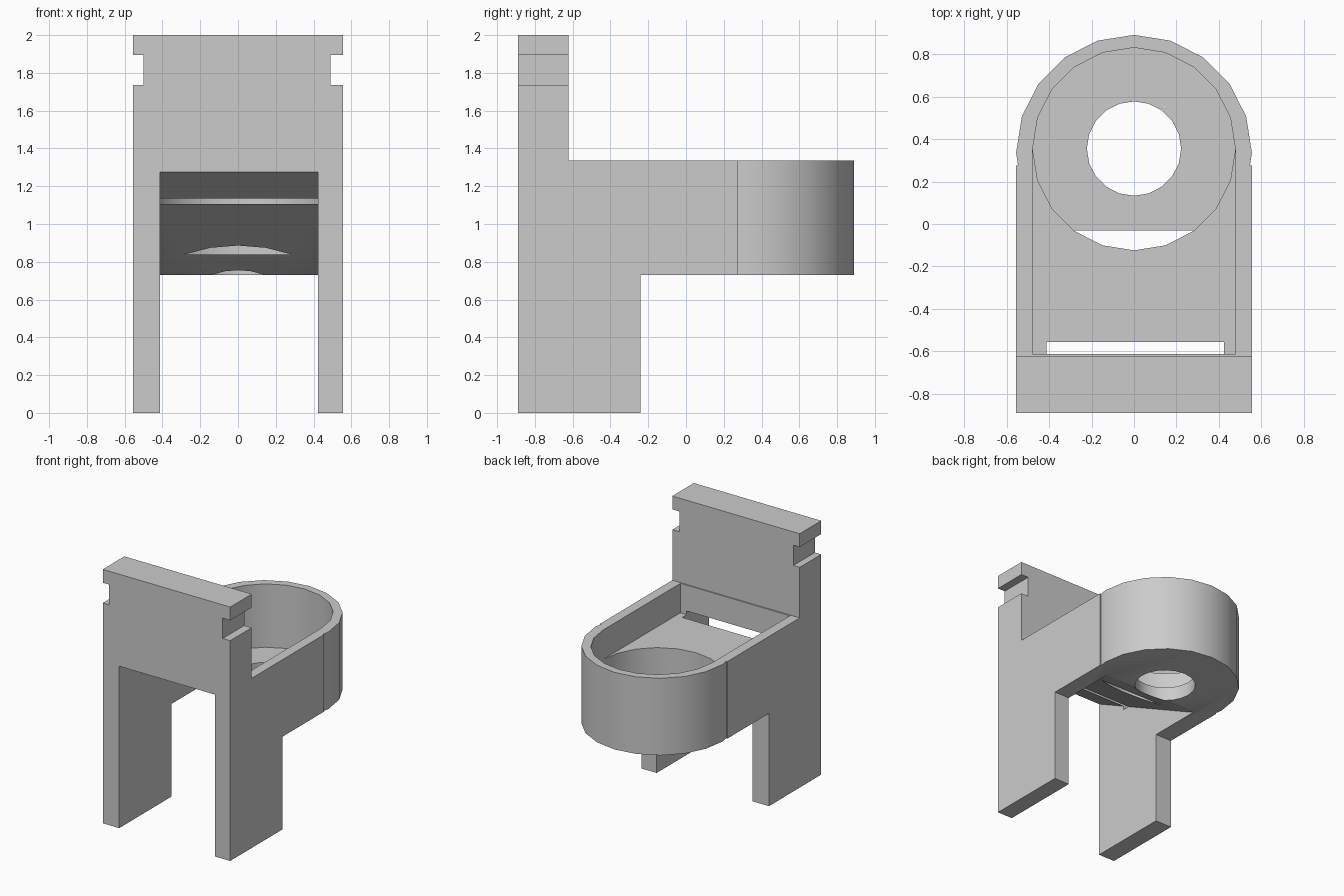
import bpy, bmesh
from mathutils import Matrix

cube = bpy.data.objects.get("Cube")
if cube:
    bpy.data.objects.remove(cube, do_unlink=True)

grey = bpy.data.materials.new("plain grey")
grey.use_nodes = True
colour = (0.6, 0.6, 0.6, 1)
grey.diffuse_color = colour
grey.node_tree.nodes["Principled BSDF"].inputs["Base Color"].default_value = colour

BASE, RIM = 0.73, 1.337   # underside and top edge of the tray


def finish(name, bm):
    bmesh.ops.recalc_face_normals(bm, faces=bm.faces)
    mesh = bpy.data.meshes.new(name)
    bm.to_mesh(mesh)
    bm.free()
    mesh.materials.append(grey)
    obj = bpy.data.objects.new(name, mesh)
    bpy.context.collection.objects.link(obj)
    return obj


def side_profile(name, points, x0, x1):
    """Extrude a (y, z) outline from x0 to x1."""
    bm = bmesh.new()
    face = bm.faces.new([bm.verts.new((x0, y, z)) for y, z in points])
    new = bmesh.ops.extrude_face_region(bm, geom=[face])["geom"]
    verts = [v for v in new if isinstance(v, bmesh.types.BMVert)]
    bmesh.ops.translate(bm, verts=verts, vec=(x1 - x0, 0, 0))
    return finish(name, bm)


def block(name, x0, x1, y0, y1, z0, z1):
    return side_profile(name, [(y0, z0), (y1, z0), (y1, z1), (y0, z1)], x0, x1)


def drum(name, radius, y, z0, z1):
    bm = bmesh.new()
    bmesh.ops.create_cone(bm, cap_ends=True, segments=20, radius1=radius,
                          radius2=radius, depth=z1 - z0,
                          matrix=Matrix.Translation((0, y, (z0 + z1) / 2)))
    return finish(name, bm)


def combine(target, tool, operation):
    """Apply a boolean and discard the tool object."""
    tool.hide_render = True
    mod = target.modifiers.new(tool.name, "BOOLEAN")
    mod.operation, mod.solver, mod.object = operation, "EXACT", tool
    bpy.context.view_layer.objects.active = target
    bpy.ops.object.modifier_apply(modifier=mod.name)
    bpy.data.objects.remove(tool, do_unlink=True)


# Legs, tray sides and upright plate share one side outline
holder = side_profile("cup_holder_bracket", [
    (-0.89, 0), (-0.24, 0), (-0.24, BASE), (0.275, BASE),
    (0.275, RIM), (-0.622, RIM), (-0.622, 2), (-0.89, 2)], -0.555, 0.555)

# Rounded rear end
combine(holder, drum("rear_drum", 0.555, 0.335, BASE, RIM), "UNION")

# Sloping tunnel between the legs
slope = 0.508
tunnel = side_profile("tunnel", [
    (-1, -0.1), (0.183 + (BASE + 0.1) / slope, -0.1),
    (-1, BASE + slope * 1.183)], -0.412, 0.423)

# Tray recess, round pocket, through hole and the two side notches
for cutter in (
        tunnel,
        block("tray_recess", -0.477, 0.477, -0.612, 0.353, 1.105, 1.5),
        drum("round_pocket", 0.477, 0.353, 0.838, 1.5),
        drum("drain_hole", 0.222, 0.355, 0.6, 1.5),
        block("right_notch", -0.7, -0.5, -1, -0.5, 1.735, 1.895),
        block("left_notch", 0.49, 0.7, -1, -0.5, 1.735, 1.895)):
    combine(holder, cutter, "DIFFERENCE")

# Smooth the curved walls, keep the corners crisp
bpy.ops.object.select_all(action="DESELECT")
holder.select_set(True)
bpy.context.view_layer.objects.active = holder
bpy.ops.object.shade_smooth_by_angle(angle=0.52)
